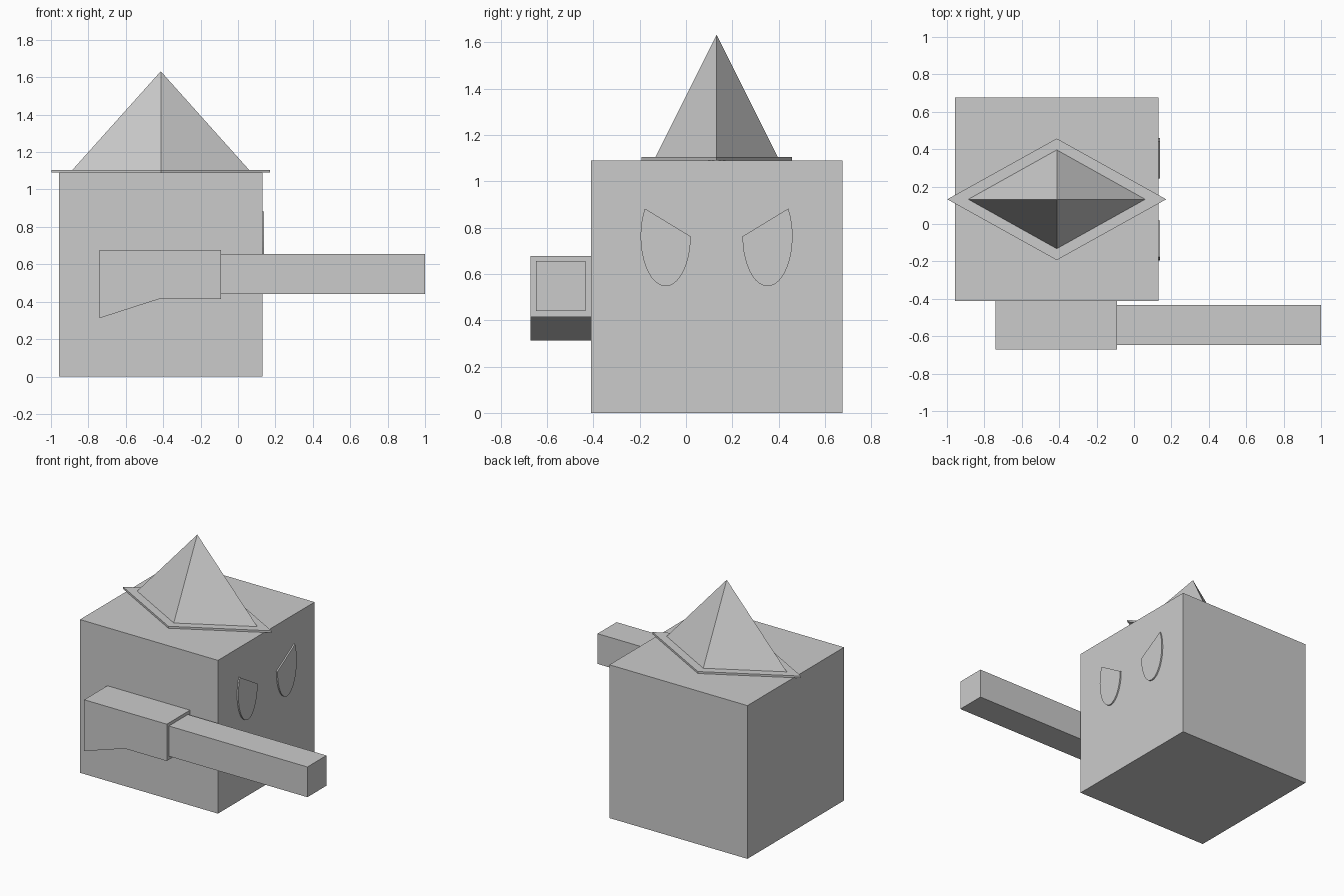
import bpy, bmesh
from math import cos, sin, radians
from mathutils import Vector

if "Cube" in bpy.data.objects:
    bpy.data.objects.remove(bpy.data.objects["Cube"])


def make(name, verts, faces):
    me = bpy.data.meshes.new(name)
    me.from_pydata(verts, [], faces)
    bm = bmesh.new()
    bm.from_mesh(me)
    bmesh.ops.recalc_face_normals(bm, faces=bm.faces)
    bm.to_mesh(me)
    bm.free()
    ob = bpy.data.objects.new(name, me)
    bpy.context.collection.objects.link(ob)
    return ob


def prism(name, base, offset):
    """Extrude a closed outline along an offset vector."""
    base = [Vector(p) for p in base]
    n = len(base)
    verts = base + [p + Vector(offset) for p in base]
    faces = [tuple(range(n)), tuple(range(n, 2 * n))]
    faces += [(i, (i + 1) % n, n + (i + 1) % n, n + i) for i in range(n)]
    return make(name, verts, faces)


def box(name, x0, x1, y0, y1, z0, z1):
    base = [(x0, y0, z0), (x1, y0, z0), (x1, y1, z0), (x0, y1, z0)]
    return prism(name, base, (0, 0, z1 - z0))


CX, CY = -0.413, 0.132  # body centre


def diamond(hx, hy, z):
    return [(CX - hx, CY, z), (CX, CY - hy, z), (CX + hx, CY, z), (CX, CY + hy, z)]


# Body cube
box("body", -0.956, 0.13, -0.411, 0.675, 0, 1.09)

# Hat: flat diamond brim and four-sided cone
prism("hat_brim", diamond(0.585, 0.325, 1.09), (0, 0, 0.014))
make("hat_cone", diamond(0.473, 0.264, 1.104) + [(CX, CY, 1.632)],
     [(0, 1, 2, 3)] + [(i, (i + 1) % 4, 4) for i in range(4)])

# Side arm: stock with flared heel, and square barrel
stock = [(-0.74, 0.312), (-0.42, 0.415), (-0.09, 0.415), (-0.09, 0.677), (-0.74, 0.677)]
prism("stock", [(x, -0.672, z) for x, z in stock], (0, 0.261, 0))
box("barrel", -0.09, 1.0, -0.648, -0.434, 0.44, 0.655)

# Slanted eyes: ellipses cut by a straight brow, mirrored about the body centre
angles = [radians(146 + 214 * i / 24) for i in range(25)]
for name, side in (("eye_right", -1), ("eye_left", 1)):
    outline = [(0.129, CY + side * (0.22 - 0.108 * cos(a)), 0.762 + 0.215 * sin(a))
               for a in angles]
    prism(name, outline, (0.011, 0, 0))
